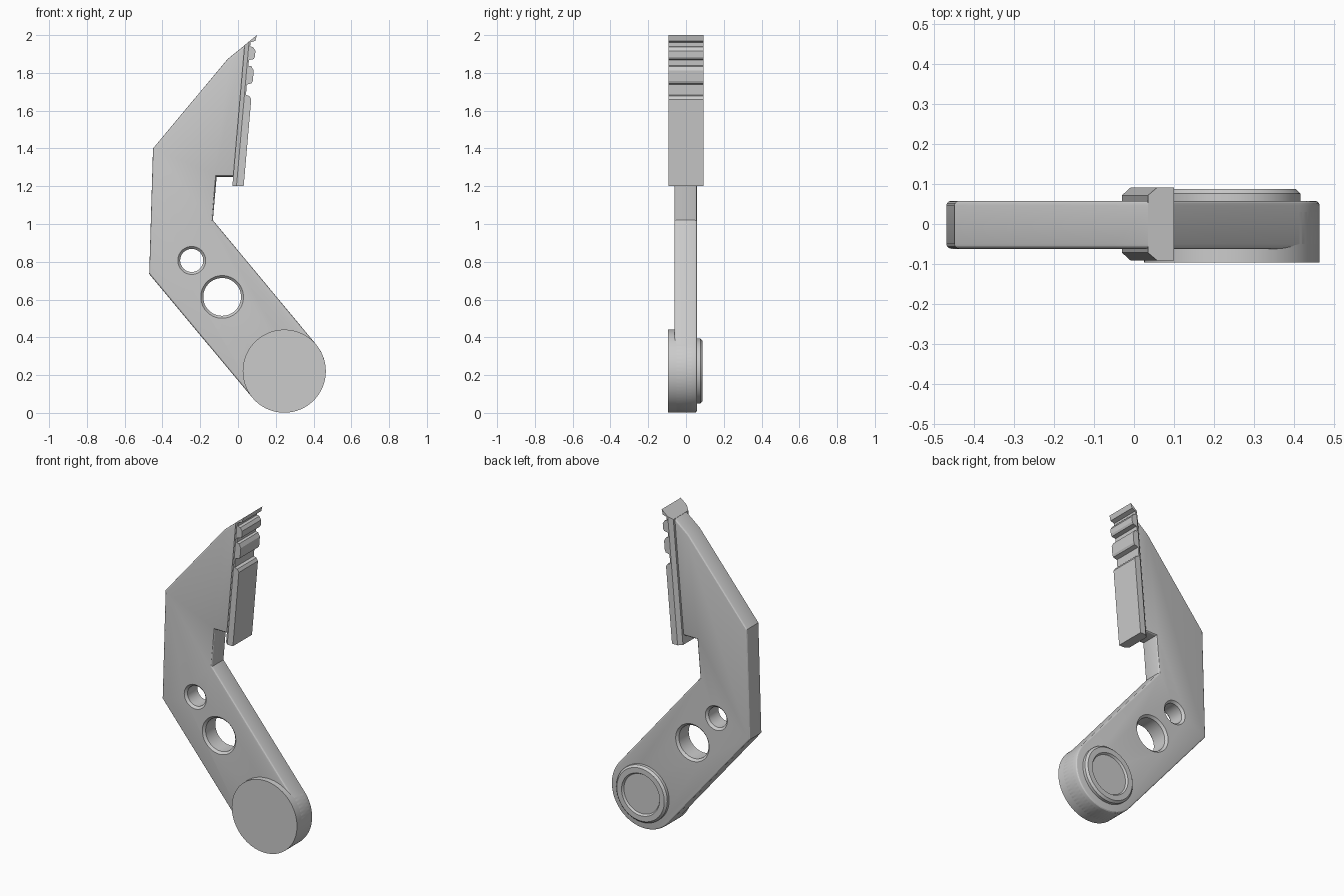
import bpy, bmesh
from math import sin, cos, pi, radians

if "Cube" in bpy.data.objects:
    bpy.data.objects.remove(bpy.data.objects["Cube"])


def finish(name, bm):
    bmesh.ops.recalc_face_normals(bm, faces=bm.faces)
    me = bpy.data.meshes.new(name)
    bm.to_mesh(me)
    bm.free()
    ob = bpy.data.objects.new(name, me)
    bpy.context.collection.objects.link(ob)
    return ob


def loft(layers, bevel=0):
    """Join (y, [(x, z), ...]) outlines into a solid, optionally rounding the rims."""
    bm = bmesh.new()
    rings = [[bm.verts.new((x, y, z)) for x, z in pts] for y, pts in layers]
    n = len(rings[0])
    for a, b in zip(rings, rings[1:]):
        for i in range(n):
            j = (i + 1) % n
            bm.faces.new((a[i], a[j], b[j], b[i]))
    caps = [bm.faces.new(rings[0]), bm.faces.new(rings[-1])]
    if bevel:
        bmesh.ops.recalc_face_normals(bm, faces=bm.faces)
        edges = list({e for f in caps for e in f.edges})
        bmesh.ops.bevel(bm, geom=edges, offset=bevel, segments=3,
                        profile=0.5, affect='EDGES', clamp_overlap=True)
    return bm


def lathe(name, cx, cz, profile, n=64):
    """Solid of revolution around a y axis from (radius, y) pairs."""
    ring = lambda r: [(cx + r * cos(2 * pi * i / n), cz + r * sin(2 * pi * i / n))
                      for i in range(n)]
    return finish(name, loft([(y, ring(r)) for r, y in profile]))


def smooth(ob):
    bpy.ops.object.select_all(action='DESELECT')
    ob.select_set(True)
    bpy.context.view_layer.objects.active = ob
    bpy.ops.object.shade_smooth_by_angle(angle=radians(25))


CX, CZ, R = 0.245, 0.221, 0.22
FRONT, BACK = -0.062, 0.058

# Bent arm plate with a rounded lower end
outline = [(-0.47, 0.735), (-0.45, 1.40), (-0.055, 1.873), (0.045, 1.954),
           (-0.005, 1.25), (-0.113, 1.25), (-0.133, 1.02)]
for i in range(33):
    a = radians(40 - 180 * i / 32)
    outline.append((CX + R * cos(a), CZ + R * sin(a)))
arm = finish("arm_plate", loft([(FRONT, outline), (BACK, outline)], bevel=0.012))

# Two chamfered through holes
for k, (x, z, r) in enumerate([(-0.245, 0.807, 0.061), (-0.084, 0.614, 0.10)]):
    c = 0.013
    cutter = lathe(f"hole_cutter_{k}", x, z, [
        (r + 2 * c, FRONT - c), (r, FRONT + c), (r, BACK - c), (r + 2 * c, BACK + c)])
    cutter.hide_render = True
    mod = arm.modifiers.new("hole", 'BOOLEAN')
    mod.operation = 'DIFFERENCE'
    mod.solver = 'EXACT'
    mod.object = cutter
    bpy.context.view_layer.objects.active = arm
    bpy.ops.object.modifier_apply(modifier=mod.name)
    bpy.data.objects.remove(cutter)
smooth(arm)

# Flat pivot disc on the front and stepped pivot boss with a recess on the back
smooth(lathe("pivot_disc", CX, CZ, [(R, -0.096), (R, 0.03)]))
smooth(lathe("pivot_boss", CX, CZ, [
    (0.172, 0.03), (0.172, 0.076), (0.160, 0.088), (0.128, 0.088), (0.120, 0.076)]))

# Leaning toothed rail: (depth from inner edge, z)
teeth = [(.06, 1.2), (.06, 1.66), (.048, 1.678), (.03, 1.683),
         (.03, 1.738), (.055, 1.745), (.06, 1.757), (.06, 1.812), (.046, 1.835), (.03, 1.838),
         (.03, 1.868), (.055, 1.873), (.06, 1.885), (.06, 1.917), (.046, 1.936), (.03, 1.94),
         (.03, 1.962), (.055, 1.97), (.06, 2.0)]


def rail_outline(inset):
    pts = [(inset, 1.2)] + teeth + [(inset, 1.947 + 0.883 * inset)]
    return [(d - 0.03 + 0.087 * (z - 1.2), z) for d, z in pts]


finish("toothed_rail", loft([(-0.092, rail_outline(.022)), (-0.072, rail_outline(0)),
                             (0.072, rail_outline(0)), (0.092, rail_outline(.022))]))
